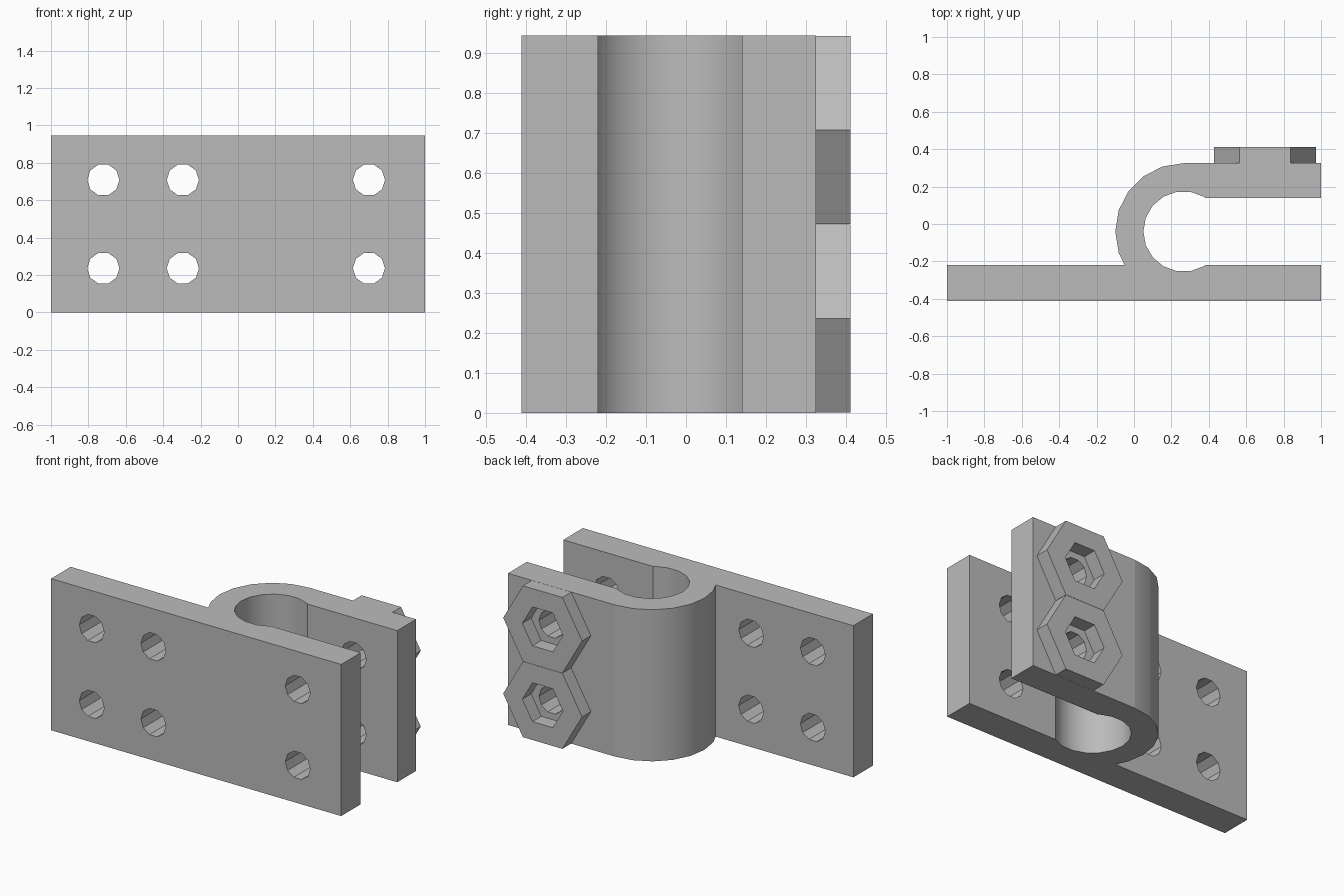
import bpy, bmesh
from math import radians, cos, sin

cube = bpy.data.objects.get("Cube")
if cube:
    bpy.data.objects.remove(cube, do_unlink=True)

HEIGHT = 0.945
FRONT, BACK = -0.412, 0.412        # overall depth
GAP_FRONT, GAP_BACK = -0.22, 0.14  # inner faces of the clamp slot
FLANGE = 0.325                     # back face of the clamp flange
CX, CY = 0.265, -0.04              # centre of the clamp bore
R_OUT, R_IN = 0.365, 0.215
ROWS = (HEIGHT * 0.25, HEIGHT * 0.75)
BOLT_X = 0.70

grey = bpy.data.materials.new("plain grey")
grey.use_nodes = True
grey.diffuse_color = (0.5, 0.5, 0.5, 1)
grey.node_tree.nodes["Principled BSDF"].inputs["Base Color"].default_value = (0.5, 0.5, 0.5, 1)


def arc(x, y, r, start, stop, step):
    return [(x + r * cos(radians(a)), y + r * sin(radians(a)))
            for a in range(start, stop, step)]


def make_object(name, bm):
    bmesh.ops.recalc_face_normals(bm, faces=bm.faces)
    mesh = bpy.data.meshes.new(name)
    bm.to_mesh(mesh)
    bm.free()
    mesh.materials.append(grey)
    obj = bpy.data.objects.new(name, mesh)
    bpy.context.collection.objects.link(obj)
    return obj


def add_prism(bm, points, offset):
    face = bm.faces.new([bm.verts.new(p) for p in points])
    new = bmesh.ops.extrude_face_region(bm, geom=[face])["geom"]
    bmesh.ops.translate(bm, vec=offset,
                        verts=[v for v in new if isinstance(v, bmesh.types.BMVert)])


# Clamp bracket: mounting plate, curled strap and flange as one profile
profile = [(-1, FRONT), (1, FRONT), (1, GAP_FRONT), (0.38, GAP_FRONT)]
profile += arc(CX, CY, R_IN, 300, 59, -20)
profile += [(0.38, GAP_BACK), (1, GAP_BACK), (1, FLANGE)]
profile += arc(CX, CY, R_OUT, 90, 199, 18)
profile += [(-0.05, GAP_FRONT), (-1, GAP_FRONT)]
bm = bmesh.new()
add_prism(bm, [(x, y, 0) for x, y in profile], (0, 0, HEIGHT))
bracket = make_object("clamp_bracket", bm)

# Bolt holes: ten-sided cutters through plate and flange
bm = bmesh.new()
for x in (-0.72, -0.295, BOLT_X):
    for z in ROWS:
        ring = arc(x, z, 0.086, 0, 360, 36)
        add_prism(bm, [(px, -0.6, pz) for px, pz in ring], (0, 1.2, 0))
cutter = make_object("hole_cutter", bm)
cutter.hide_render = True
cut = bracket.modifiers.new("bolt holes", 'BOOLEAN')
cut.operation = 'DIFFERENCE'
cut.solver = 'EXACT'
cut.object = cutter
bpy.ops.object.select_all(action='DESELECT')
bpy.context.view_layer.objects.active = bracket
bracket.select_set(True)
bpy.ops.object.modifier_apply(modifier=cut.name)
bpy.data.objects.remove(cutter, do_unlink=True)

# Smooth strap, flat plates
bpy.ops.object.shade_smooth_by_angle(angle=radians(30))
for poly in bracket.data.polygons:
    if poly.area > 0.2:
        poly.use_smooth = False

# Hexagonal nut pockets on the back of the flange
for label, z in zip(("lower", "upper"), ROWS):
    bm = bmesh.new()
    loops = []
    for radius, y in ((0.272, FLANGE), (0.272, BACK), (0.14, BACK), (0.14, FLANGE)):
        loops.append([bm.verts.new((px, y, pz))
                      for px, pz in arc(BOLT_X, z, radius, 0, 360, 60)])
    for k in range(4):
        a, b = loops[k], loops[(k + 1) % 4]
        for i in range(6):
            j = (i + 1) % 6
            bm.faces.new((a[i], a[j], b[j], b[i]))
    make_object(label + "_nut_pocket", bm)
